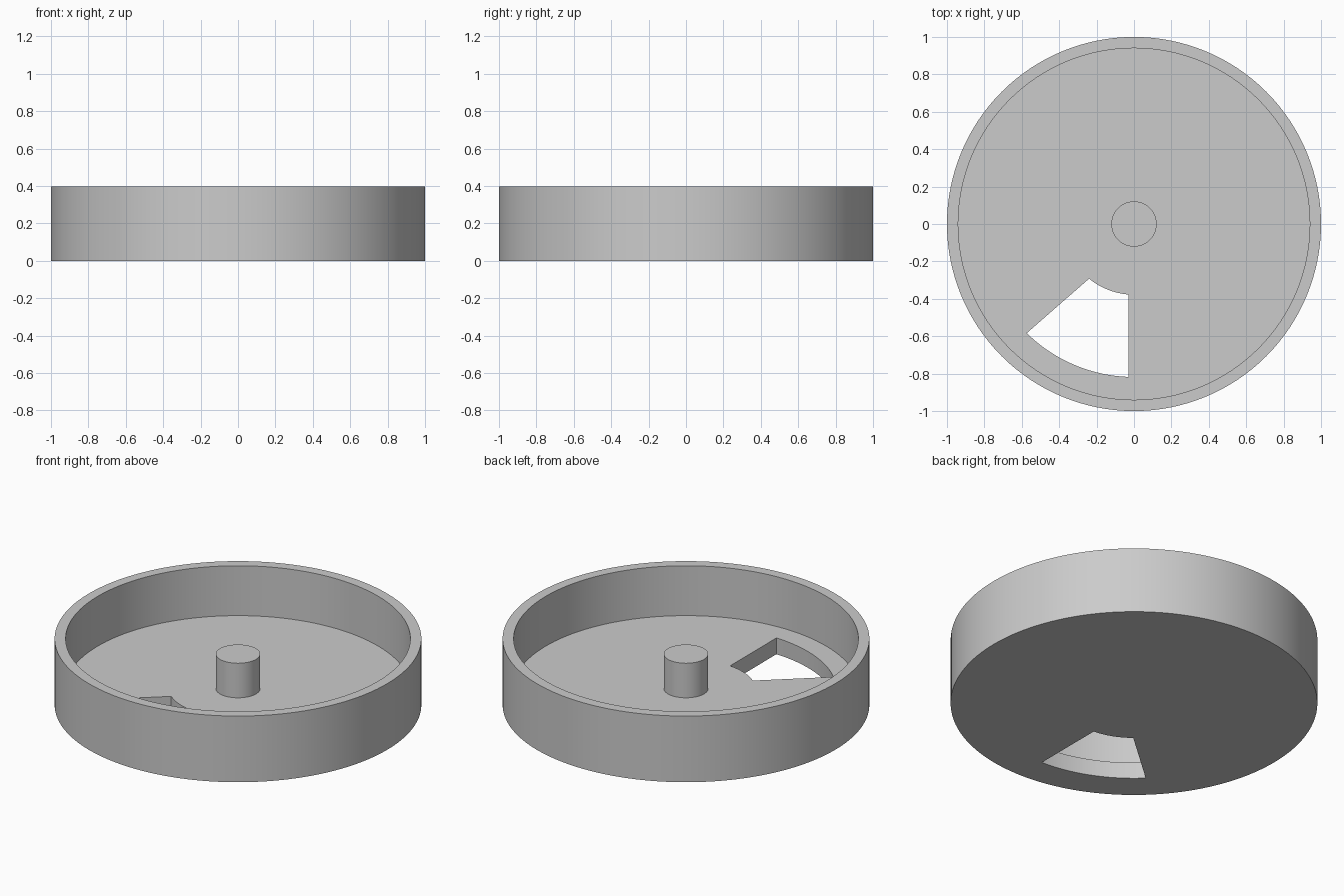
import bpy, bmesh
from math import radians, cos, sin, tau
from mathutils import Vector

if "Cube" in bpy.data.objects:
    bpy.data.objects.remove(bpy.data.objects["Cube"])

grey = bpy.data.materials.new("light_grey")
grey.use_nodes = True
grey.diffuse_color = (0.6, 0.6, 0.6, 1)
grey.node_tree.nodes["Principled BSDF"].inputs["Base Color"].default_value = grey.diffuse_color

SEGMENTS = 128
HEIGHT, FLOOR, POST_TOP = 0.398, 0.098, 0.306
WALL_INNER, POST_RADIUS = 0.94, 0.121


def make_object(name, bm):
    bmesh.ops.recalc_face_normals(bm, faces=bm.faces)
    mesh = bpy.data.meshes.new(name)
    bm.to_mesh(mesh)
    bm.free()
    mesh.materials.append(grey)
    obj = bpy.data.objects.new(name, mesh)
    bpy.context.collection.objects.link(obj)
    return obj


def extrude_outline(name, outline, z0, z1):
    bm = bmesh.new()
    face = bm.faces.new([bm.verts.new((x, y, z0)) for x, y in outline])
    moved = bmesh.ops.extrude_face_region(bm, geom=[face])["geom"]
    verts = [v for v in moved if isinstance(v, bmesh.types.BMVert)]
    bmesh.ops.translate(bm, verts=verts, vec=(0, 0, z1 - z0))
    return make_object(name, bm)


def arc(radius, start, end, steps=24):
    angles = [radians(start + (end - start) * i / steps) for i in range(steps + 1)]
    return [(radius * cos(a), radius * sin(a)) for a in angles]


# Round tray with its centre post, turned from one profile
profile = [(0, 0), (1, 0), (1, HEIGHT), (WALL_INNER, HEIGHT), (WALL_INNER, FLOOR),
           (POST_RADIUS, FLOOR), (POST_RADIUS, POST_TOP), (0, POST_TOP)]
bm = bmesh.new()
points = [bm.verts.new((r, 0, z)) for r, z in profile]
edges = [bm.edges.new(pair) for pair in zip(points, points[1:])]
bmesh.ops.spin(bm, geom=points + edges, cent=Vector(), axis=(0, 0, 1),
               angle=tau, steps=SEGMENTS, use_duplicate=False)
bmesh.ops.remove_doubles(bm, verts=bm.verts, dist=0.0001)
# Merge the fans at the axis into single discs
hubs = [v for v in bm.verts if v.co.xy.length < 0.001]
bmesh.ops.dissolve_verts(bm, verts=hubs)
tray = make_object("round_tray", bm)

# Curved wedge opening through the floor
wedge = arc(0.378, 265.5, 230.6) + arc(0.818, 225.5, 267.9)
cutter = extrude_outline("opening_cutter", wedge, -0.1, 0.2)
cutter.hide_render = True

cut = tray.modifiers.new("floor_opening", "BOOLEAN")
cut.operation = "DIFFERENCE"
cut.solver = "EXACT"
cut.object = cutter
bpy.ops.object.select_all(action="DESELECT")
tray.select_set(True)
bpy.context.view_layer.objects.active = tray
bpy.ops.object.modifier_apply(modifier=cut.name)
bpy.data.objects.remove(cutter)

bpy.ops.object.shade_smooth_by_angle(angle=radians(30))
